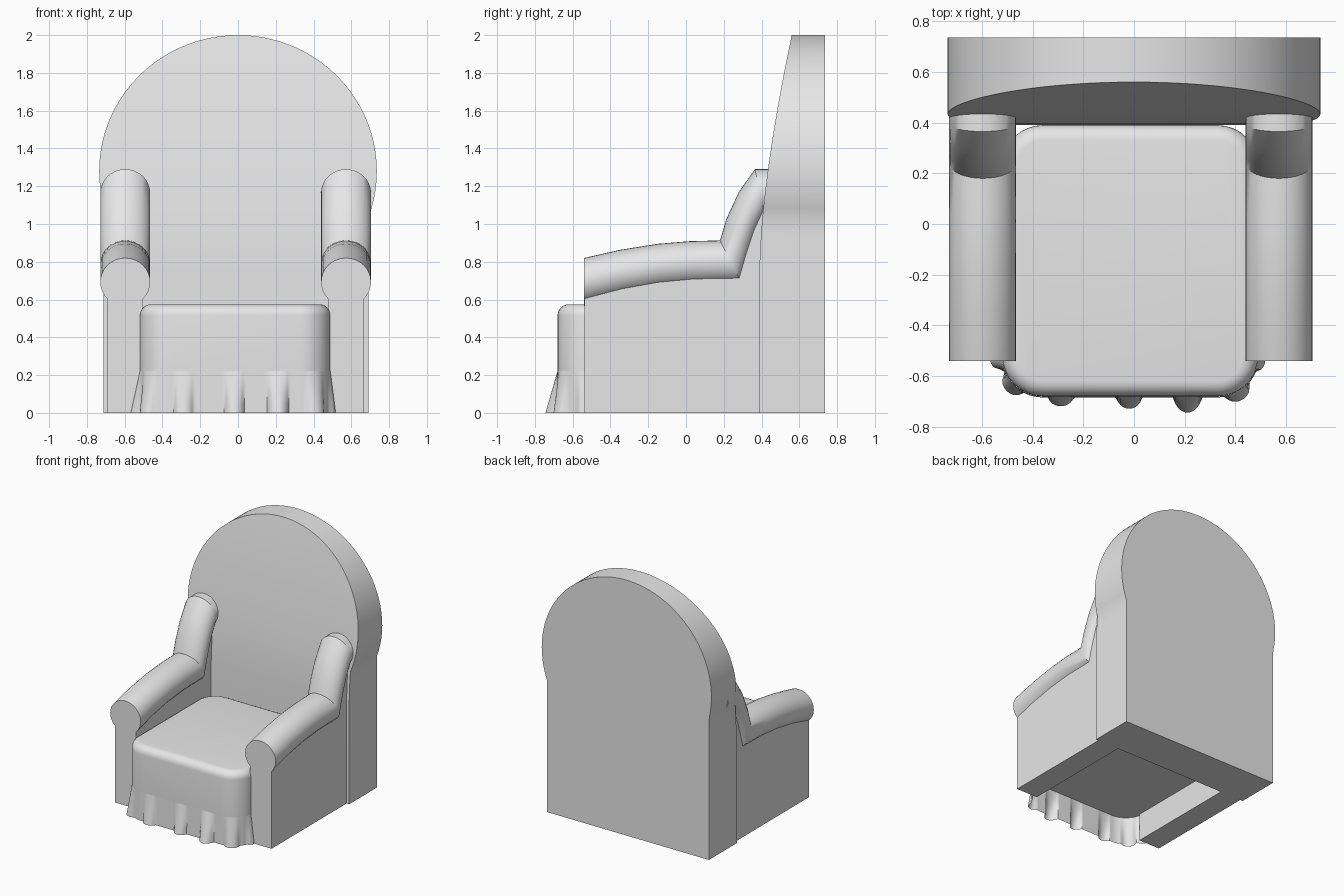
import bpy, bmesh, math

if "Cube" in bpy.data.objects:
    bpy.data.objects.remove(bpy.data.objects["Cube"])

fabric = bpy.data.materials.new("grey_fabric")
fabric.diffuse_color = (0.8, 0.8, 0.8, 1)
fabric.use_nodes = True
fabric.node_tree.nodes["Principled BSDF"].inputs["Base Color"].default_value = fabric.diffuse_color


def finish(name, bm, angle=35, recalc=True):
    bmesh.ops.remove_doubles(bm, verts=bm.verts[:], dist=1e-4)
    if recalc:
        bmesh.ops.recalc_face_normals(bm, faces=bm.faces[:])
    me = bpy.data.meshes.new(name)
    bm.to_mesh(me)
    bm.free()
    me.materials.append(fabric)
    ob = bpy.data.objects.new(name, me)
    bpy.context.collection.objects.link(ob)
    bpy.ops.object.select_all(action='DESELECT')
    ob.select_set(True)
    bpy.context.view_layer.objects.active = ob
    bpy.ops.object.shade_smooth_by_angle(angle=math.radians(angle))
    return ob


def loft(bm, rings, closed=True, caps=True):
    """Skin a list of equally long point rings."""
    vs = [[bm.verts.new(p) for p in r] for r in rings]
    n = len(vs[0])
    for a, b in zip(vs, vs[1:]):
        for i in range(n if closed else n - 1):
            j = (i + 1) % n
            bm.faces.new((a[i], a[j], b[j], b[i]))
    if caps:
        bm.faces.new(vs[0][::-1])
        bm.faces.new(vs[-1])


# Backrest: straight lower body, oval head, front face leaning back
def backrest():
    bm = bmesh.new()
    zs = [0, 0.4, 0.8, 0.95]
    zs += [1.28 + 0.72 * math.sin(math.radians(a)) for a in range(-20, 90, 4)] + [1.9999]
    rings = []
    for z in zs:
        w = 0.735 * math.sqrt(max(0, 1 - ((z - 1.28) / 0.72) ** 2)) if z > 0.6 else 0
        left, right = (-max(w, 0.713), max(w, 0.69)) if z < 1.28 else (-w, w)
        yf = 0.39 + 0.17 * (max(0, z - 0.8) / 1.2) ** 1.5
        rings.append([(left, yf, z), (right, yf, z), (right, 0.735, z), (left, 0.735, z)])
    loft(bm, rings)
    finish("backrest", bm)


# Rolled arm: oval sections given by top (y, z) and bottom (y, z) points
ROLL = [(-.54, .82, -.54, .565), (-.35, .863, -.335, .62), (-.15, .895, -.14, .655),
        (.02, .909, .05, .673), (.18, .913, .30, .677), (.215, 1.03, .335, .80),
        (.28, 1.17, .375, .93), (.365, 1.29, .42, 1.04), (.52, 1.29, .52, 1.04)]


def arm_roll(name, cx):
    bm = bmesh.new()
    rings = []
    for yt, zt, yb, zb in ROLL:
        ring = []
        for k in range(32):
            a = math.tau * k / 32
            t = (1 + math.cos(a)) / 2
            ring.append((cx + 0.132 * math.sin(a), yb + (yt - yb) * t, zb + (zt - zb) * t))
        rings.append(ring)
    loft(bm, rings)
    finish(name, bm)


# Upright panel beneath each arm roll
def arm_panel(name, x0, x1):
    side = [(-.538, 0), (-.538, .66), (-.15, .76), (.22, .80), (.33, .96), (.41, 1.1), (.41, 0)]
    bm = bmesh.new()
    loft(bm, [[(x, y, z) for y, z in side] for x in (x0, x1)])
    finish(name, bm, 20)


# Rounded rectangle outline of the seat, shrunk by an inset
X0, X1, Y0, Y1, R = -0.52, 0.49, -0.68, 0.39, 0.16


def seat_ring(z, inset):
    pts = []
    corners = ((X1 - R, Y1 - R, 0), (X0 + R, Y1 - R, 90), (X0 + R, Y0 + R, 180), (X1 - R, Y0 + R, 270))
    for cx, cy, start in corners:
        for k in range(9):
            a = math.radians(start + k * 90 / 8)
            pts.append((cx + (R - inset) * math.cos(a), cy + (R - inset) * math.sin(a), z))
    return pts


def seat():
    bm = bmesh.new()
    rings = [seat_ring(0.22, 0)]
    for k in range(7):
        a = math.radians(15 * k)
        rings.append(seat_ring(0.515 + 0.06 * math.sin(a), 0.06 * (1 - math.cos(a))))
    loft(bm, rings)
    finish("seat", bm)


# Gathered skirt hanging round the front of the seat; folds are (arc position, depth, width)
FOLDS = [(.08, .025, .04), (.23, .035, .05), (.43, .06, .055), (.66, .045, .05),
         (.93, .035, .05), (1.13, .035, .05), (1.24, .045, .04), (1.36, .03, .03)]


def skirt():
    outline = []  # position and outward direction, from the right side to the left
    outline += [((X1, -0.46), (1, 0)), ((X1, -0.49), (1, 0))]
    for k in range(21):
        a = -math.radians(k * 4.5)
        d = (math.cos(a), math.sin(a))
        outline.append(((X1 - R + R * d[0], Y0 + R + R * d[1]), d))
    span = X1 - X0 - 2 * R
    for k in range(1, 70):
        outline.append(((X1 - R - span * k / 70, Y0), (0, -1)))
    for k in range(21):
        a = -math.radians(90 + k * 4.5)
        d = (math.cos(a), math.sin(a))
        outline.append(((X0 + R + R * d[0], Y0 + R + R * d[1]), d))
    outline += [((X0, -0.49), (-1, 0)), ((X0, -0.46), (-1, 0))]
    rings = [[] for _ in range(5)]
    s, prev = 0, outline[0][0]
    for p, d in outline:
        s += math.dist(p, prev)
        prev = p
        bulge = 0.004 + max(h * max(0, 1 - ((s - c) / w) ** 2) ** 0.6 for c, h, w in FOLDS)
        for i, ring in enumerate(rings):
            o = bulge * i / 4
            ring.append((p[0] + d[0] * o, p[1] + d[1] * o, 0.222 * (1 - i / 4)))
    bm = bmesh.new()
    loft(bm, rings, closed=False, caps=False)
    bmesh.ops.reverse_faces(bm, faces=bm.faces[:])
    bm.normal_update()
    # make sure the cloth faces outward (towards the front)
    if sum(f.normal.y * f.calc_area() for f in bm.faces) > 0:
        bmesh.ops.reverse_faces(bm, faces=bm.faces[:])
    finish("skirt", bm, 50, recalc=False)


backrest()
arm_roll("left_arm_roll", -0.597)
arm_roll("right_arm_roll", 0.572)
arm_panel("left_arm_panel", -0.69, -0.505)
arm_panel("right_arm_panel", 0.48, 0.667)
seat()
skirt()
